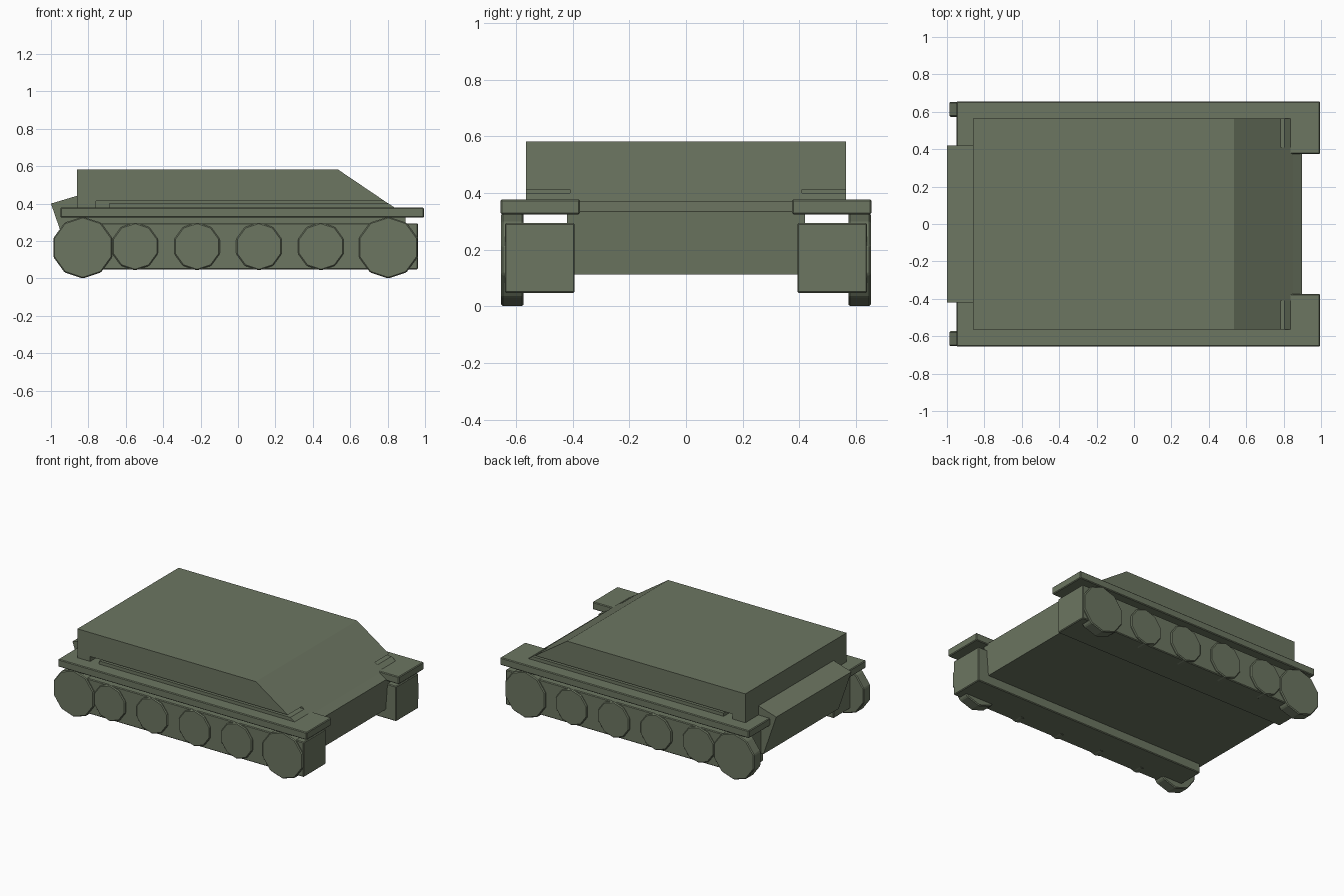
import bpy, bmesh, math

if "Cube" in bpy.data.objects:
    bpy.data.objects.remove(bpy.data.objects["Cube"])

olive = bpy.data.materials.new("olive_paint")
olive.diffuse_color = (0.15, 0.18, 0.12, 1)
olive.use_nodes = True
olive.node_tree.nodes["Principled BSDF"].inputs["Base Color"].default_value = olive.diffuse_color


def prism(name, profile, y0, y1, bevel=0):
    """Extrude an (x, z) outline from y0 to y1."""
    bm = bmesh.new()
    face = bm.faces.new([bm.verts.new((x, y0, z)) for x, z in profile])
    ext = bmesh.ops.extrude_face_region(bm, geom=[face])
    verts = [v for v in ext["geom"] if isinstance(v, bmesh.types.BMVert)]
    bmesh.ops.translate(bm, verts=verts, vec=(0, y1 - y0, 0))
    bmesh.ops.recalc_face_normals(bm, faces=bm.faces)
    mesh = bpy.data.meshes.new(name)
    bm.to_mesh(mesh)
    bm.free()
    mesh.materials.append(olive)
    ob = bpy.data.objects.new(name, mesh)
    bpy.context.collection.objects.link(ob)
    if bevel:
        mod = ob.modifiers.new("soft_edges", "BEVEL")
        mod.width = bevel
        mod.segments = 1
    return ob


def mirrored(name, profile, y0, y1, bevel=0):
    """The same prism on both sides of the vehicle."""
    ob = prism(name, profile, y0, y1, bevel)
    mod = ob.modifiers.new("both_sides", "MIRROR")
    mod.use_axis = (False, True, False)


def box(x0, x1, z0, z1):
    return [(x0, z0), (x1, z0), (x1, z1), (x0, z1)]


def decagon(x, z, r):
    angles = [math.radians(18 + 36 * i) for i in range(10)]
    return [(x + r * math.cos(a), z + r * math.sin(a)) for a in angles]


# Lower hull with sloped tail
prism("hull", [(-0.90, 0.112), (0.88, 0.112), (0.897, 0.335), (0.83, 0.376),
               (-0.85, 0.376), (-0.85, 0.445), (-1.0, 0.40)], -0.42, 0.42)

# Casemate with sloped front, and its narrower base
prism("casemate", [(-0.86, 0.413), (0.785, 0.413), (0.535, 0.582), (-0.86, 0.582)],
      -0.565, 0.565)
prism("casemate_base", [(-0.86, 0.37), (0.849, 0.37), (0.785, 0.413), (-0.86, 0.413)],
      -0.41, 0.41)

# Casemate foot and low ledge, separated from the body by a slot
mirrored("casemate_foot", box(-0.86, -0.76, 0.37, 0.413), 0.41, 0.565)
mirrored("side_ledge", [(-0.69, 0.37), (0.849, 0.37), (0.805, 0.401), (-0.69, 0.401)],
         0.41, 0.565)

# Fenders; the front ends are wider inward
mirrored("fender", box(-0.95, 0.995, 0.325, 0.378), 0.375, 0.655, 0.005)

# Track blocks
mirrored("track_block", box(-0.88, 0.962, 0.048, 0.295), 0.393, 0.64, 0.005)

# Large end wheels and small road wheels
for i, x in enumerate((-0.83, 0.803)):
    mirrored(f"end_wheel_{i + 1}", decagon(x, 0.165, 0.165), 0.573, 0.653, 0.006)
for i in range(4):
    mirrored(f"road_wheel_{i + 1}", decagon(-0.55 + 0.331 * i, 0.171, 0.128),
             0.573, 0.651, 0.006)
